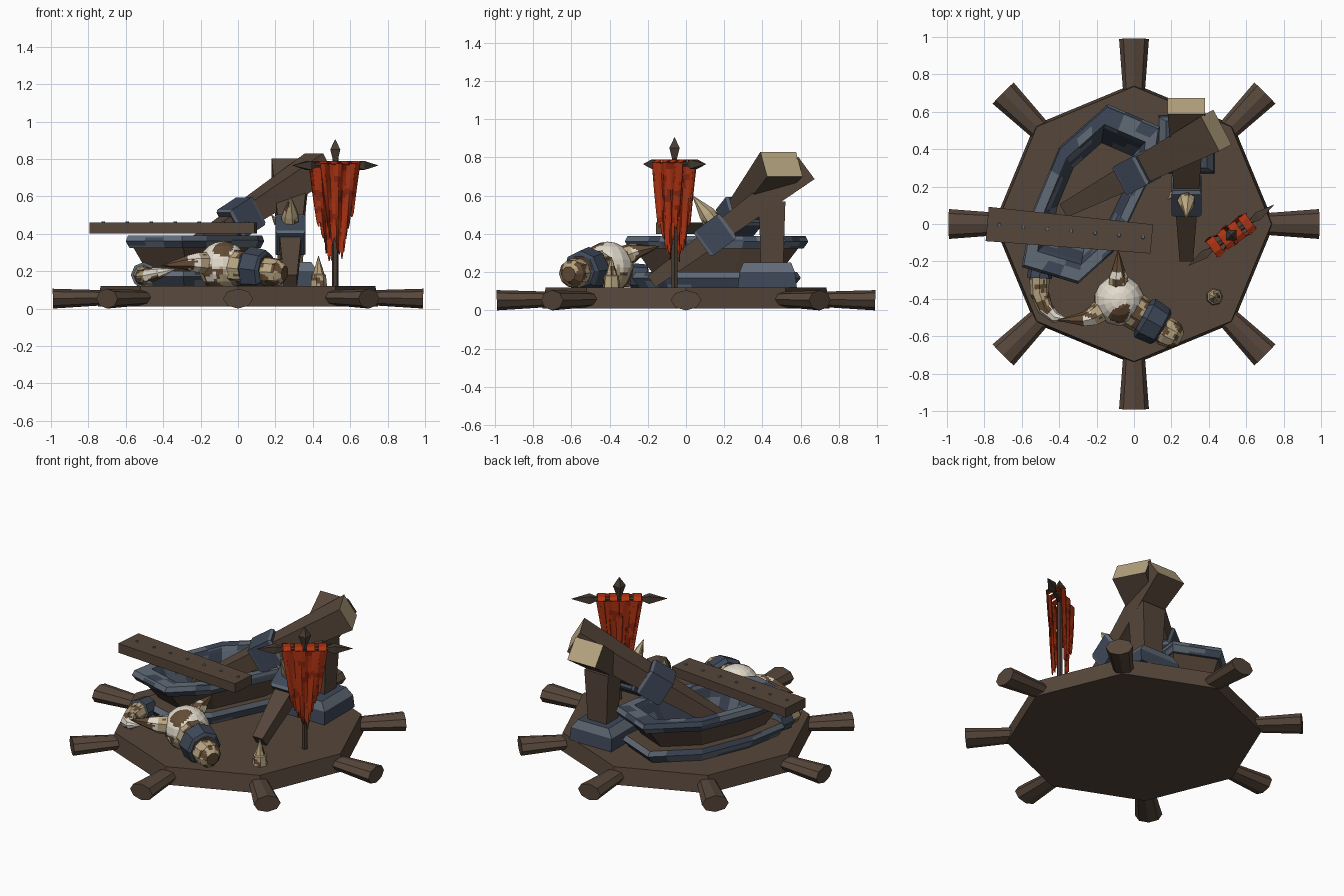
import bpy, bmesh, math, random
from mathutils import Vector, noise

if "Cube" in bpy.data.objects:
    bpy.data.objects.remove(bpy.data.objects["Cube"])
random.seed(4)

def mat(name, r, g, b):
    m = bpy.data.materials.new(name)
    lin = lambda c: ((c / 255 + 0.055) / 1.055) ** 2.4 if c > 10 else c / 3294
    m.diffuse_color = (lin(r), lin(g), lin(b), 1)
    m.use_nodes = True
    m.node_tree.nodes["Principled BSDF"].inputs["Base Color"].default_value = m.diffuse_color
    return m

WOOD = mat("wood brown", 86, 70, 58)
DARK = mat("dark wood", 72, 60, 52)
IRON = mat("blue iron", 62, 72, 88)
EDGE = mat("worn iron", 96, 106, 118)
TAN = mat("cut wood tan", 184, 166, 130)
BONE = mat("bone white", 226, 218, 204)
RUST = mat("stain brown", 100, 76, 54)
RED = mat("banner red", 172, 50, 18)
DRED = mat("banner dark red", 136, 36, 14)

def finish(name, bm, mats, modify=None):
    bmesh.ops.recalc_face_normals(bm, faces=bm.faces)
    if modify:
        modify(bm)
    me = bpy.data.meshes.new(name)
    bm.to_mesh(me)
    bm.free()
    for m in mats:
        me.materials.append(m)
    ob = bpy.data.objects.new(name, me)
    bpy.context.collection.objects.link(ob)
    return ob

def stains(index, level, scale=14, cuts=3):
    """Recolour subdivided faces in noisy patches."""
    def run(bm):
        bmesh.ops.subdivide_edges(bm, edges=bm.edges, cuts=cuts, use_grid_fill=True)
        for f in bm.faces:
            if noise.noise(f.calc_center_median() * scale) > level:
                f.material_index = index
    return run

def loft(name, rings, mats, seg=None, caps=(0, 0), modify=None):
    bm = bmesh.new()
    vs = [[bm.verts.new(p) for p in r] for r in rings]
    n = len(vs[0])
    for k in range(len(vs) - 1):
        for i in range(n):
            f = bm.faces.new((vs[k][i], vs[k][(i + 1) % n], vs[k + 1][(i + 1) % n], vs[k + 1][i]))
            f.material_index = seg[k] if seg else 0
    bm.faces.new(vs[0][::-1]).material_index = caps[0]
    bm.faces.new(vs[-1]).material_index = caps[1]
    return finish(name, bm, mats, modify)

def tube(name, pts, radii, n, mats, **kw):
    """Sweep an n-gon along pts; each radius is one number or (side, up)."""
    pts = [Vector(p) for p in pts]
    rings = []
    for i, p in enumerate(pts):
        d = (pts[min(i + 1, len(pts) - 1)] - pts[max(i - 1, 0)]).normalized()
        side = d.cross(Vector((0, 0, 1))) if abs(d.z) < 0.98 else Vector((1, 0, 0))
        side.normalize()
        up = side.cross(d)
        r = radii[i] if isinstance(radii[i], tuple) else (radii[i], radii[i])
        k = 2 ** 0.5 if n == 4 else 1
        rings.append([p + k * (side * r[0] * math.cos(a) + up * r[1] * math.sin(a))
                      for a in [math.tau * (j + (0.5 if n == 4 else 0)) / n for j in range(n)]])
    return loft(name, rings, mats, **kw)

# Octagonal deck with eight flared log ends
tube("deck", [(0, 0, 0.01), (0, 0, 0.12)], [0.75, 0.735], 8, [WOOD])
for i in range(8):
    a = math.tau * i / 8
    c, s = math.cos(a), math.sin(a)
    tube(f"log_{i}", [(0.6 * c, 0.6 * s, 0.06), (0.99 * c, 0.99 * s, 0.053)],
         [(0.05, 0.035), (0.08, 0.053)], 8, [WOOD])

# Angular trough: lower rim, wooden hull, upper rim, hollow inside
outline = [(-.14, .64), (.14, .52), (.11, .30), (-.1, -.14), (-.3, -.32), (-.6, -.23), (-.55, .05), (-.4, .41)]
CX, CY = -0.22, 0.15
profile = [(.84, .12), (.92, .17), (.88, .2), (.7, .2), (.9, .33), (.95, .325), (1, .36),
           (.97, .39), (.78, .39), (.74, .36), (.58, .2)]
def iron_wear(bm):
    bmesh.ops.subdivide_edges(bm, edges=bm.edges, cuts=2, use_grid_fill=True)
    for f in bm.faces:
        if f.material_index and noise.noise(f.calc_center_median() * 9) > 0.12:
            f.material_index = 3 - f.material_index
loft("trough", [[(CX + (x - CX) * s, CY + (y - CY) * s, z) for x, y in outline] for s, z in profile],
     [WOOD, IRON, EDGE], seg=[1, 2, 0, 0, 1, 1, 2, 2, 1, 1], caps=(0, 0), modify=iron_wear)

# Plank lying over the trough, with nails
tube("plank", [(-.785, 0, .43), (.095, -.08, .43)], [(.092, .03), (.078, .03)], 4, [WOOD])
for i in range(7):
    x = -0.72 + i * 0.128
    y = -0.005 - (x + 0.72) * 0.085
    tube(f"nail_{i}", [(x, y, .455), (x, y, .465)], [.012, .009], 6, [EDGE])

# Two leaning beams with iron bands and cut ends
def beam(name, a, b, r0, r1, t, length, size):
    a, b = Vector(a), Vector(b)
    tube(name, [a, b], [r0, r1], 4, [WOOD, TAN], caps=(0, 1))
    c, d = a.lerp(b, t), (b - a).normalized() * length / 2
    tube(name + "_band", [c - d, c - d * .8, c + d * .8, c + d],
         [size * .9, size, size, size * .9], 4, [IRON, EDGE], seg=[1, 0, 1])
beam("long_beam", (-.36, .08, .24), (.44, .5, .765), (.04, .04), (.105, .075), .47, .16, .085)
beam("short_beam", (.28, -.18, .15), (.28, .63, .745), (.036, .036), (.1, .072), .41, .17, .08)

# Upright post in an iron shoe
tube("post", [(.28, .45, .12), (.28, .45, .57)], [(.06, .055), (.085, .07)], 4, [WOOD])
tube("post_shoe", [(.28, .425, .12), (.28, .425, .2), (.28, .425, .25)],
     [(.15, .155), (.145, .145), (.11, .125)], 4, [IRON, EDGE], seg=[0, 1])

# Spikes
def spike(name, pts, radii, mats=(TAN, BONE, RUST), seg=None, n=7, level=0.15):
    tube(name, pts, radii, n, list(mats), seg=seg, modify=stains(2, level, 22))
spike("band_spike", [(.28, .14, .46), (.28, .11, .505), (.28, .035, .6)], [.05, .045, .002], level=.3)
spike("side_spike", [(.21, .16, .46), (.18, .13, .5)], [.02, .002], level=.5)
spike("deck_spike", [(.43, -.39, .12), (.43, -.39, .18), (.43, -.39, .185), (.43, -.39, .28)],
      [.046, .04, .032, .002], level=.4)

# Spiked mace head lying on the deck
bm = bmesh.new()
bmesh.ops.create_uvsphere(bm, u_segments=14, v_segments=10, radius=.135)
bmesh.ops.translate(bm, verts=bm.verts, vec=(-.08, -.41, .225))
def ball_stains(bm):
    stains(1, .3, 9, 2)(bm)
    for f in bm.faces:
        p = f.calc_center_median()
        if p.z < .2 + .08 * noise.noise(p * 15):
            f.material_index = 1 if noise.noise(p * 11) > 0 else 2
finish("mace_ball", bm, [BONE, RUST, TAN], ball_stains)
spike("mace_neck", [(-.02, -.45, .22), (.15, -.56, .2)], [.1, .085], level=.1, n=10)
tube("mace_collar", [(.045, -.495, .215), (.06, -.503, .215), (.14, -.548, .205), (.155, -.557, .205)],
     [.1, .118, .108, .09], 8, [IRON, EDGE])
spike("mace_knob", [(.12, -.54, .2), (.17, -.575, .195), (.22, -.6, .193), (.25, -.615, .19)],
      [.07, .08, .072, .04], level=0, n=10)
spike("left_spike", [(-.15, -.45, .24), (-.22, -.495, .245), (-.27, -.51, .245), (-.41, -.515, .23)],
      [.065, .055, .04, .002], seg=[0, 1, 2])
spike("back_spike", [(-.085, -.36, .27), (-.085, -.28, .3), (-.085, -.25, .31), (-.085, -.14, .335)],
      [.06, .052, .038, .002], seg=[0, 1, 2])

# Curved tusk in an iron cuff
tube("tusk_cuff", [(-.5, -.2, .18), (-.505, -.29, .18)], [.06, .068], 8, [IRON, EDGE], caps=(1, 1))
spike("tusk", [(-.505, -.27, .18), (-.505, -.37, .17), (-.475, -.45, .175), (-.42, -.5, .19), (-.34, -.515, .21)],
      [.055, .05, .043, .03, .003], seg=[0, 0, 1, 1], n=8)

# Banner pole, crossbar and pointed tips
PX, PY = 0.52, -0.06
U = Vector((math.cos(.62), math.sin(.62), 0))
N = Vector((U.y, -U.x, 0))
top = Vector((PX, PY, .765))
tube("banner_pole", [(PX, PY, .1), (PX, PY, .82)], [.018, .016], 6, [DARK])
tube("banner_tip", [(PX, PY, .79), (PX, PY, .85), (PX, PY, .905)], [.012, .027, .001], 4, [DARK])
tube("crossbar", [top - U * .17, top + U * .17], [.014, .014], 6, [DARK])
for s in (-1, 1):
    tube("crossbar_tip_%s" % ("left" if s < 0 else "right"),
         [top + U * s * .13, top + U * s * .175, top + U * s * .28], [.01, .024, .001], 4, [DARK])

# Banner cloth: two ragged sheets joined by tabs over the crossbar
bm = bmesh.new()
COLS, ROWS = 12, 14
for s in (-1, 1):
    ends = [.25 + .2 * abs(i / (COLS - 1) * 2 - 1) ** 1.5 + random.uniform(-.03, .05) for i in range(COLS)]
    def point(i, v, end):
        z = .775 + (end - .775) * v
        t = (.775 - z) / .55
        x = (i / COLS * 2 - 1) * (.135 - .085 * t)
        off = .05 - .015 * t + .008 * math.sin(i * 1.4 + t * 3)
        return top + U * x + N * s * off + Vector((0, 0, z - top.z))
    for i in range(COLS):
        for j in range(ROWS):
            a, b = j / ROWS, (j + 1) / ROWS
            w = 1 if j < ROWS - 1 else .4
            f = bm.faces.new([bm.verts.new(point(*q, ends[i])) for q in
                              ((i, a), (i + 1, a), (i + .5 + w / 2, b), (i + .5 - w / 2, b))])
            c = f.calc_center_median()
            f.material_index = int(noise.noise(Vector((i * .25, c.z * 22, s * 3))) > .22)
for k in range(4):
    x = -.105 + k * .07
    p = [top + U * (x + dx) + N * dn + Vector((0, 0, dz)) for dn, dz in ((-.052, .008), (-.025, .024), (.025, .024), (.052, .008))
         for dx in (-.024, .024)]
    v = [bm.verts.new(q) for q in p]
    for j in (0, 2, 4):
        bm.faces.new((v[j], v[j + 1], v[j + 3], v[j + 2]))
bmesh.ops.remove_doubles(bm, verts=bm.verts, dist=.0008)
cloth = finish("banner_cloth", bm, [RED, DRED])
cloth.modifiers.new("thickness", "SOLIDIFY").thickness = .005
